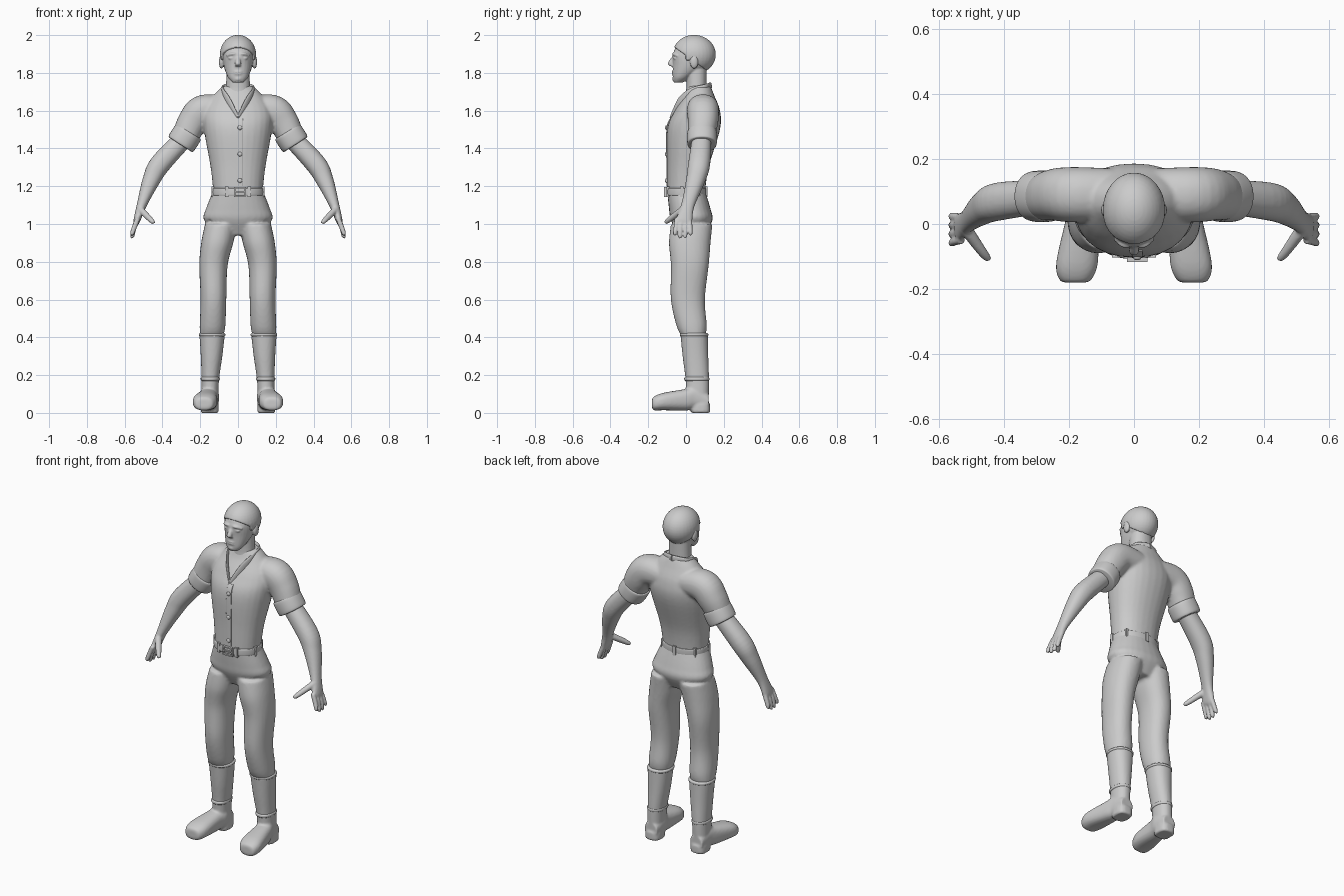
import bpy, bmesh
from math import cos, sin, tau, copysign
from mathutils import Vector, Matrix

if "Cube" in bpy.data.objects:
    bpy.data.objects.remove(bpy.data.objects["Cube"])

UP, BACK, FRONT = Vector((0, 0, 1)), Vector((0, 1, 0)), Vector((0, -1, 0))
COLOUR = (0.6, 0.6, 0.6, 1)

grey = bpy.data.materials.new("plain_grey")
grey.use_nodes = True
grey.diffuse_color = COLOUR
grey.node_tree.nodes["Principled BSDF"].inputs["Base Color"].default_value = COLOUR


def spline(rows, steps):
    """Catmull-Rom interpolation through rows of numbers."""
    points = [Vector(row) for row in rows]
    points = [points[0], *points, points[-1]]
    out = []
    for before, start, end, after in zip(points, points[1:], points[2:], points[3:]):
        for step in range(steps):
            t = step / steps
            blend = start.lerp(end, t * t * (3 - 2 * t))
            pull = (end - before) * (1 - t) - (after - start) * t
            out.append(blend + pull * t * (1 - t) / 2)
    return out + [points[-1]]


def loft(bm, rows, ref=BACK, axis=None, power=2.2, mirror=True, steps=6, segments=28):
    """Skin rows of (x, y, z, side radius, ref radius); axis fixes the ring direction."""
    data = spline(rows, steps)
    for sign in (1, -1) if mirror else (1,):
        rings = []
        for i, row in enumerate(data):
            previous, following = data[max(i - 1, 0)], data[min(i + 1, len(data) - 1)]
            tangent = axis or Vector(following[:3]) - Vector(previous[:3])
            side = tangent.cross(ref).normalized()
            upward = side.cross(tangent).normalized()
            ring = []
            for k in range(segments):
                c, s = cos(tau * k / segments), sin(tau * k / segments)
                point = Vector(row[:3])
                point += side * row[3] * copysign(abs(c) ** (2 / power), c)
                point += upward * row[4] * copysign(abs(s) ** (2 / power), s)
                ring.append(bm.verts.new((point.x * sign, point.y, point.z)))
            rings.append(ring)
        for lower, upper in zip(rings, rings[1:]):
            for k in range(segments):
                j = (k + 1) % segments
                bm.faces.new((lower[k], lower[j], upper[j], upper[k]))
        bm.faces.new(rings[0])
        bm.faces.new(rings[-1])


def stack(bm, rows, **options):
    """Central horizontal rings from rows of (z, y, half width, half depth)."""
    loft(bm, [(0, y, z, width, depth) for z, y, width, depth in rows],
         axis=UP, mirror=False, **options)


def band(bm, start, end, width, depth, lip=.005, **options):
    """Short strap around a limb with softened rims."""
    start, end = Vector(start), Vector(end)
    edge = (end - start).normalized() * lip
    rims = ((start, lip), (start + edge, 0), (end - edge, 0), (end, lip))
    loft(bm, [(*centre, width - inset, depth - inset) for centre, inset in rims],
         axis=edge, segments=40, **options)


def ball(bm, centre, size, mirror=False):
    for sign in (1, -1) if mirror else (1,):
        place = Matrix.Translation((centre[0] * sign, *centre[1:]))
        bmesh.ops.create_uvsphere(bm, u_segments=32, v_segments=20, radius=1,
                                  matrix=place @ Matrix.Diagonal((*size, 1)))


def block(bm, centre, size):
    place = Matrix.Translation(centre) @ Matrix.Diagonal((*size, 1))
    bmesh.ops.create_cube(bm, size=1, matrix=place)


def finish(bm, name, voxel=None):
    bmesh.ops.recalc_face_normals(bm, faces=bm.faces)
    mesh = bpy.data.meshes.new(name)
    bm.to_mesh(mesh)
    bm.free()
    mesh.materials.append(grey)
    part = bpy.data.objects.new(name, mesh)
    bpy.context.collection.objects.link(part)
    bpy.context.view_layer.objects.active = part
    part.select_set(True)
    bpy.ops.object.shade_smooth_by_angle(angle=0.8)
    part.select_set(False)
    if voxel:  # fuse overlapping volumes into one skin
        fuse = part.modifiers.new("fuse", "REMESH")
        fuse.mode, fuse.voxel_size, fuse.use_smooth_shade = "VOXEL", voxel, True
        soften = part.modifiers.new("soften", "SMOOTH")
        soften.factor, soften.iterations = 0.5, 2


# Shirt: torso with sleeves
bm = bmesh.new()
stack(bm, [(1.16, 0, .13, .1), (1.3, .01, .145, .11), (1.5, .04, .18, .14),
           (1.6, .06, .18, .12), (1.68, .07, .13, .08), (1.73, .07, .08, .06)])
loft(bm, [(.05, .09, 1.6, .07, .08), (.18, .09, 1.6, .085, .085),
          (.24, .09, 1.54, .08, .08), (.28, .08, 1.46, .07, .07)])
finish(bm, "shirt", voxel=.009)

# Rolled sleeve cuffs
bm = bmesh.new()
band(bm, (.26, .085, 1.49), (.305, .085, 1.42), .078, .078, lip=.01)
finish(bm, "sleeve_cuffs")

# Collar, front placket and buttons
bm = bmesh.new()
loft(bm, [(0, -.08, 1.56, .004, .01), (.05, -.03, 1.65, .007, .02), (.08, .03, 1.7, .007, .02),
          (.07, .1, 1.72, .007, .02), (0, .13, 1.73, .007, .02)], ref=UP)
finish(bm, "collar")
bm = bmesh.new()
loft(bm, [(.01, y, z, .016, .004) for y, z in ((-.08, 1.56), (-.1, 1.5), (-.1, 1.3), (-.1, 1.2))],
     power=4, mirror=False)
finish(bm, "placket")
bm = bmesh.new()
for number in range(3):
    ball(bm, (.01, -.104, 1.23 + .14 * number), (.012, .007, .012))
finish(bm, "buttons")

# Trousers: pelvis and legs
bm = bmesh.new()
stack(bm, [(.94, .03, .1, .07), (1.02, .03, .18, .11), (1.08, .02, .17, .11), (1.18, 0, .13, .1)])
loft(bm, [(.14, .04, .4, .06, .06), (.135, .03, .46, .068, .08), (.13, .01, .6, .068, .09),
          (.13, .02, .78, .075, .1), (.11, .02, .9, .085, .11), (.09, .03, 1, .085, .11)], axis=UP)
finish(bm, "trousers", voxel=.009)

# Belt with buckle and loops
bm = bmesh.new()
band(bm, (0, 0, 1.15), (0, 0, 1.19), .138, .107, mirror=False)
finish(bm, "belt")
bm = bmesh.new()
for side in (-1, 1):
    block(bm, (.01, -.11, 1.17 + .022 * side), (.06, .014, .008))
    block(bm, (.01 + .028 * side, -.11, 1.17), (.008, .014, .05))
block(bm, (.01, -.11, 1.17), (.05, .014, .007))
finish(bm, "belt_buckle")
bm = bmesh.new()
for number in range(7):
    turn = tau * number / 7
    block(bm, (.135 * sin(turn), .105 * cos(turn), 1.17), (.018, .018, .055))
finish(bm, "belt_loops")

# Boots: shaft, foot and heel
bm = bmesh.new()
loft(bm, [(.15, .06, .06, .045, .06), (.147, .06, .17, .046, .062),
          (.14, .05, .3, .057, .068), (.137, .043, .42, .068, .073)], axis=UP)
loft(bm, [(.15, .12, .06, .04, .04), (.15, .05, .08, .05, .06), (.16, 0, .07, .053, .057),
          (.175, -.12, .06, .064, .046), (.18, -.17, .05, .05, .036), (.18, -.18, .05, .03, .02)],
     ref=UP, axis=FRONT, power=2.5)
band(bm, (.15, .077, 0), (.15, .077, .05), .046, .05, power=3)
finish(bm, "boots", voxel=.007)
bm = bmesh.new()
band(bm, (.137, .043, .405), (.137, .043, .423), .07, .075)
band(bm, (.147, .057, .17), (.147, .057, .19), .05, .066)
finish(bm, "boot_bands")

# Bare arms with hands
bm = bmesh.new()
loft(bm, [(.27, .085, 1.47, .05, .05), (.41, .07, 1.32, .055, .058), (.46, .05, 1.23, .046, .05),
          (.51, .01, 1.1, .026, .035), (.535, -.01, 1.02, .018, .043), (.54, -.015, 1, .012, .04)])
for finger in range(4):
    spread = .02 - .023 * finger
    tip = .925 + .015 * (finger in (0, 3))
    loft(bm, [(.53, spread, 1.03, .013, .012), (.55, spread * 1.1, .98, .013, .012),
              (.56, spread * 1.2, tip + .01, .011, .01), (.56, spread * 1.2, tip, .006, .006)])
loft(bm, [(.52, -.01, 1.08, .018, .02), (.47, -.08, 1.03, .015, .015),
          (.45, -.105, 1.01, .011, .011), (.447, -.11, 1.005, .006, .006)])
finish(bm, "arms", voxel=.0055)

# Head: cranium, jaw, neck and features
bm = bmesh.new()
ball(bm, (0, .04, 1.89), (.086, .107, .1))
stack(bm, [(1.75, -.04, .03, .025), (1.78, -.02, .055, .05), (1.84, .02, .076, .09),
           (1.9, .03, .08, .1), (1.95, .04, .07, .08)])
stack(bm, [(1.6, .045, .075, .08), (1.7, .055, .065, .055), (1.83, .055, .06, .055)])
loft(bm, [(0, -.06, 1.89, .009, .01), (0, -.08, 1.85, .015, .017), (0, -.07, 1.835, .015, .012)],
     axis=UP, mirror=False)
for height in (1.795, 1.806):
    ball(bm, (0, -.066, height), (.024, .009, .005))
ball(bm, (0, -.058, 1.768), (.022, .015, .015))
ball(bm, (.088, .043, 1.858), (.013, .022, .036), mirror=True)
ball(bm, (.034, -.058, 1.878), (.017, .01, .007), mirror=True)
loft(bm, [(.014, -.067, 1.9, .006, .006), (.036, -.064, 1.9, .007, .007),
          (.06, -.045, 1.89, .005, .005)], ref=UP)
finish(bm, "head", voxel=.0045)

# Hair cap, trimmed along a line from forehead to nape, with sideburns
bm = bmesh.new()
ball(bm, (0, .043, 1.897), (.096, .115, .104))
cut = bmesh.ops.bisect_plane(bm, geom=[*bm.verts, *bm.edges, *bm.faces], clear_inner=True,
                             plane_co=(0, -.06, 1.935), plane_no=(0, .13, .18))
rim = [item for item in cut["geom_cut"] if isinstance(item, bmesh.types.BMEdge)]
bmesh.ops.holes_fill(bm, edges=rim)
for side in (-1, 1):
    block(bm, (.084 * side, .01, 1.89), (.01, .024, .05))
finish(bm, "hair", voxel=.0055)
